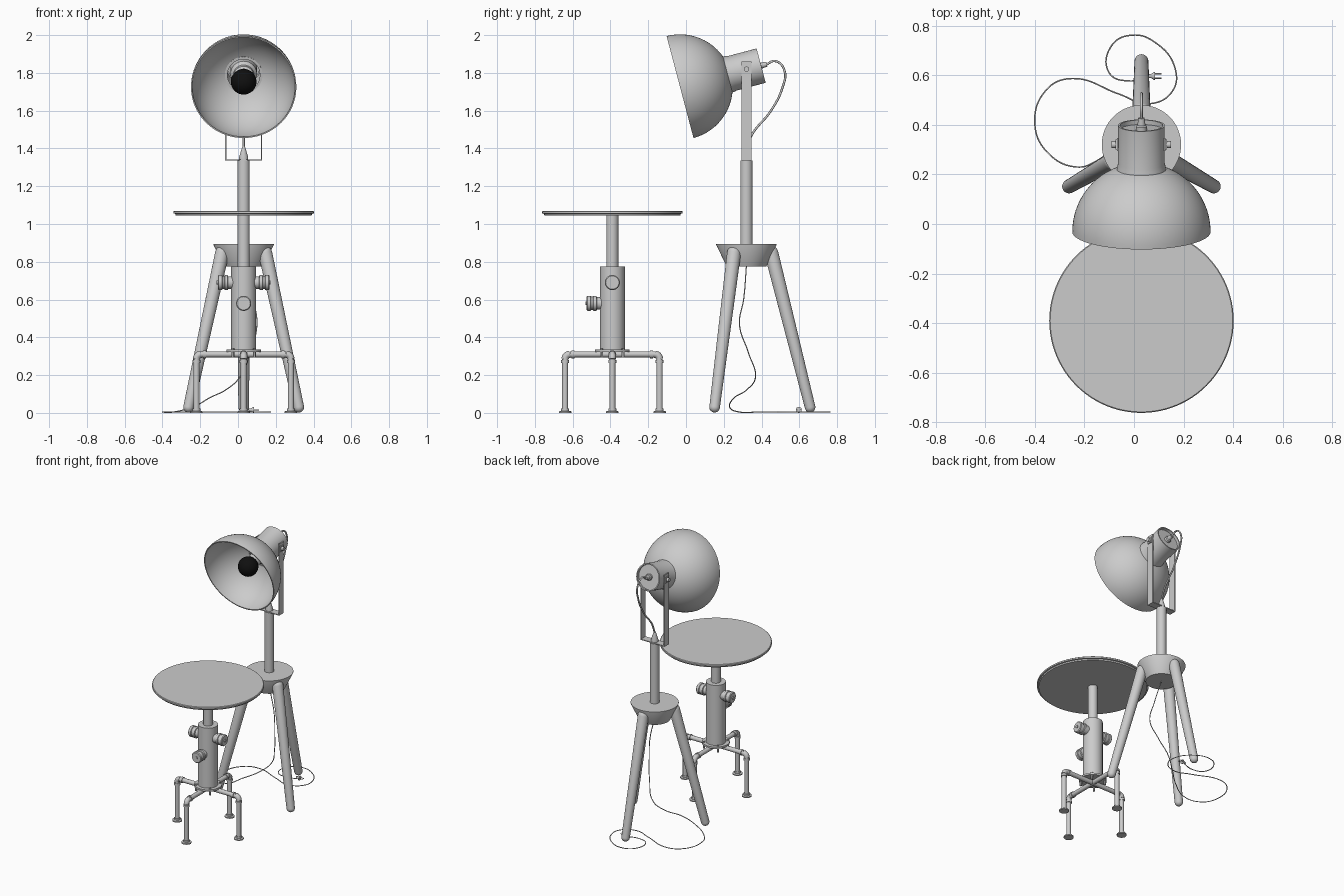
import bpy, bmesh
from math import sin, cos, pi, radians
from mathutils import Vector, Matrix

if "Cube" in bpy.data.objects:
    bpy.data.objects.remove(bpy.data.objects["Cube"])


def material(name, value):
    mat = bpy.data.materials.new(name)
    mat.use_nodes = True
    colour = (value, value, value, 1)
    mat.diffuse_color = colour
    mat.node_tree.nodes["Principled BSDF"].inputs["Base Color"].default_value = colour
    return mat


GREY = material("grey", 0.6)
BLACK = material("black", 0.005)
Z = Vector((0, 0, 1))


def finish(name, bm, mat):
    bmesh.ops.recalc_face_normals(bm, faces=bm.faces)
    mesh = bpy.data.meshes.new(name)
    bm.to_mesh(mesh)
    bm.free()
    mesh.materials.append(mat)
    mesh.shade_smooth()
    mesh.set_sharp_from_angle(angle=radians(35))
    obj = bpy.data.objects.new(name, mesh)
    bpy.context.collection.objects.link(obj)
    return obj


def lathe(name, profile, origin, axis=Z, steps=48, mat=GREY):
    """Spin (radius, height) points around an axis through the origin."""
    bm = bmesh.new()
    verts = [bm.verts.new((r, 0, h)) for r, h in profile]
    edges = [bm.edges.new(pair) for pair in zip(verts, verts[1:])]
    bmesh.ops.spin(bm, geom=verts + edges, cent=(0, 0, 0), axis=Z,
                   angle=2 * pi, steps=steps)
    bmesh.ops.remove_doubles(bm, verts=bm.verts, dist=0.0001)
    turn = Vector(axis).to_track_quat('Z', 'Y').to_matrix().to_4x4()
    bm.transform(Matrix.Translation(origin) @ turn)
    return finish(name, bm, mat)


def rod(name, r, low, high, origin, axis=Z, steps=32):
    return lathe(name, [(0, low), (r, low), (r, high), (0, high)], origin, axis, steps)


def box(name, size, centre):
    bm = bmesh.new()
    bmesh.ops.create_cube(bm, size=1)
    bm.transform(Matrix.Translation(centre) @ Matrix.Diagonal((*size, 1)))
    return finish(name, bm, GREY)


def tube(name, points, radius, resolution=8):
    """Smooth round cable through the points."""
    curve = bpy.data.curves.new(name, 'CURVE')
    curve.dimensions = '3D'
    curve.bevel_depth = radius
    curve.bevel_resolution = 2
    curve.resolution_u = resolution
    curve.use_fill_caps = True
    spline = curve.splines.new('BEZIER')
    spline.bezier_points.add(len(points) - 1)
    for knot, co in zip(spline.bezier_points, points):
        knot.co = co
        knot.handle_left_type = knot.handle_right_type = 'AUTO'
    curve.materials.append(GREY)
    obj = bpy.data.objects.new(name, curve)
    bpy.context.collection.objects.link(obj)


def arc(radius, start, end, count, height=0):
    """Profile points on a circle, angles measured from the equator."""
    angles = [radians(start + (end - start) * i / count) for i in range(count + 1)]
    return [(radius * cos(a), height + radius * sin(a)) for a in angles]


# ---------- Table ----------
X = 0.03
table = Vector((X, -0.39, 0))
lathe("table_top", [(0, 1.045), (0.36, 1.045), (0.362, 1.054), (0.372, 1.056),
                    (0.372, 1.066), (0.368, 1.07), (0, 1.07)], table, steps=96)
rod("table_post", 0.032, 0.77, 1.05, table)
rod("table_body", 0.066, 0.33, 0.775, table, steps=48)
rod("table_body_flange", 0.092, 0.322, 0.335, table, steps=48)

# Outlet caps on the body: two sides and the front
cap = [(0, 0.05), (0.033, 0.05), (0.033, 0.082), (0.04, 0.085), (0.04, 0.1),
       (0.035, 0.103), (0.035, 0.112), (0.04, 0.115), (0.04, 0.132),
       (0.035, 0.137), (0.01, 0.137), (0.01, 0.143), (0, 0.143)]
for side, axis, height in (("left", (1, 0, 0), 0.69), ("right", (-1, 0, 0), 0.69),
                           ("front", (0, -1, 0), 0.58)):
    lathe(side + "_outlet_cap", cap, table + Z * height, axis, 32)

# Four pipe legs with elbows, collars and floor flanges
ARM_Z, REACH, BEND = 0.31, 0.25, 0.025
for i in range(4):
    d = Vector((cos(i * pi / 2), sin(i * pi / 2), 0)).normalized()
    hub = table + Z * ARM_Z
    foot = table + d * REACH
    rod("pipe_arm", 0.016, 0, REACH - BEND, hub, d, 20)
    rod("pipe_leg", 0.016, 0, ARM_Z - BEND, foot, Z, 20)
    bend = [hub + d * (REACH - BEND + BEND * sin(a)) + Z * BEND * (cos(a) - 1)
            for a in (0, pi / 8, pi / 4, 3 * pi / 8, pi / 2)]
    tube("pipe_elbow", bend, 0.019)
    rod("arm_collar", 0.021, 0.2, 0.215, hub, d, 20)
    rod("leg_collar", 0.021, 0.265, 0.28, foot, Z, 20)
    lathe("floor_flange", [(0, 0), (0.033, 0), (0.033, 0.008), (0.021, 0.011),
                           (0.021, 0.022), (0, 0.022)], foot, steps=24)
    diagonal = Matrix.Rotation(pi / 4, 3, 'Z') @ d
    rod("flange_bolt", 0.008, 0.292, 0.342, table + diagonal * 0.08, Z, 6)

# ---------- Tripod lamp ----------
lamp = Vector((X, 0.32, 0))
lathe("tripod_hub", [(0, 0.775), (0.105, 0.775), (0.16, 0.89), (0.16, 0.895),
                     (0, 0.895)], lamp, steps=64)
rod("lamp_column", 0.032, 0.88, 1.335, lamp)
lathe("cable_cone", [(0, 1.335), (0.024, 1.335), (0.024, 1.355), (0.007, 1.41),
                     (0, 1.41)], lamp, steps=24)

# Tapered legs with rounded ends
for angle in (90, 210, 330):
    d = Vector((cos(radians(angle)), sin(radians(angle)), 0))
    bottom = lamp + d * 0.337 + Z * 0.03
    top = lamp + d * 0.132 + Z * 0.846
    length = (top - bottom).length
    profile = arc(0.028, -90, 0, 6) + arc(0.037, 0, 90, 6, length)
    lathe("tripod_leg", profile, bottom, top - bottom, 32)

# U-shaped bracket holding the shade
HALF = 0.095
box("bracket_base", (2 * HALF + 0.006, 0.053, 0.006), lamp + Z * 1.338)
tilt = radians(14.8)
axis = Vector((0, cos(tilt), sin(tilt)))
for sign, side in ((1, "left"), (-1, "right")):
    x = Vector((sign, 0, 0))
    box("bracket_arm_" + side, (0.006, 0.053, 0.525), lamp + x * HALF + Z * 1.598)
    pivot = lamp + Z * 1.82
    box("pivot_plate_" + side, (0.008, 0.04, 0.04), pivot + x * (HALF + 0.005))
    rod("pivot_knob_" + side, 0.014, HALF, 0.12, pivot, x, 20)

# Hemispherical shade, opening forward and slightly down
rim = Vector((X, -0.0315, 1.725))
lathe("lamp_shade", arc(0.279, 70, 0, 20) + arc(0.272, 0, 70, 20), rim, axis, 80)
lathe("lamp_housing", [(0.086, 0.25), (0.1, 0.25), (0.098, 0.27), (0.094, 0.285),
                       (0.094, 0.444), (0.086, 0.444), (0.086, 0.425), (0, 0.425)],
      rim, axis, 64)
lathe("bulb_socket", [(0, 0.425), (0.07, 0.425), (0.07, 0.27), (0.055, 0.25),
                      (0.055, 0.22), (0.045, 0.21), (0.04, 0.15), (0, 0.15)], rim, axis)
lathe("light_bulb", arc(0.068, -90, 90, 20, 0.11), rim, axis, mat=BLACK)
lathe("cable_gland", [(0, 0.42), (0.022, 0.42), (0.022, 0.44), (0.016, 0.445),
                      (0.013, 0.475), (0, 0.475)], rim, axis, 24)

# Cable from the housing down to the column
back = [(0.42, 1.842), (0.475, 1.862), (0.522, 1.81), (0.51, 1.72), (0.45, 1.6),
        (0.35, 1.475), (0.32, 1.4)]
tube("upper_cable", [(X, y, z) for y, z in back], 0.006)

# Power cord: hangs from the hub, then loops over the floor
hang = [(X, 0.32, 0.78), (0.08, 0.305, 0.6), (0.1, 0.283, 0.47), (0.065, 0.33, 0.32),
        (0.01, 0.368, 0.19), (-0.06, 0.325, 0.125), (-0.15, 0.255, 0.08),
        (-0.23, 0.23, 0.035)]
floor = [(-0.34, 0.28), (-0.4, 0.4), (-0.35, 0.545), (-0.25, 0.587), (-0.06, 0.524),
         (0.06, 0.485), (0.155, 0.536), (0.165, 0.63), (0.083, 0.734), (-0.006, 0.762),
         (-0.09, 0.72), (-0.1, 0.61), (-0.018, 0.577), (0.06, 0.597)]
tube("power_cord", hang + [(x, y, 0.005) for x, y in floor], 0.003, 10)

# Plug with two prongs
plug = Vector((0.055, 0.597, 0.011))
right = Vector((1, 0, 0))
lathe("plug_body", [(0, 0), (0.006, 0), (0.009, 0.015), (0.016, 0.025), (0.016, 0.03),
                    (0, 0.03)], plug + Z * 0.005, right, 16)
for offset in (-0.009, 0.009):
    rod("plug_prong", 0.0025, 0.03, 0.056, plug + Vector((0, offset, 0.005)), right, 8)
